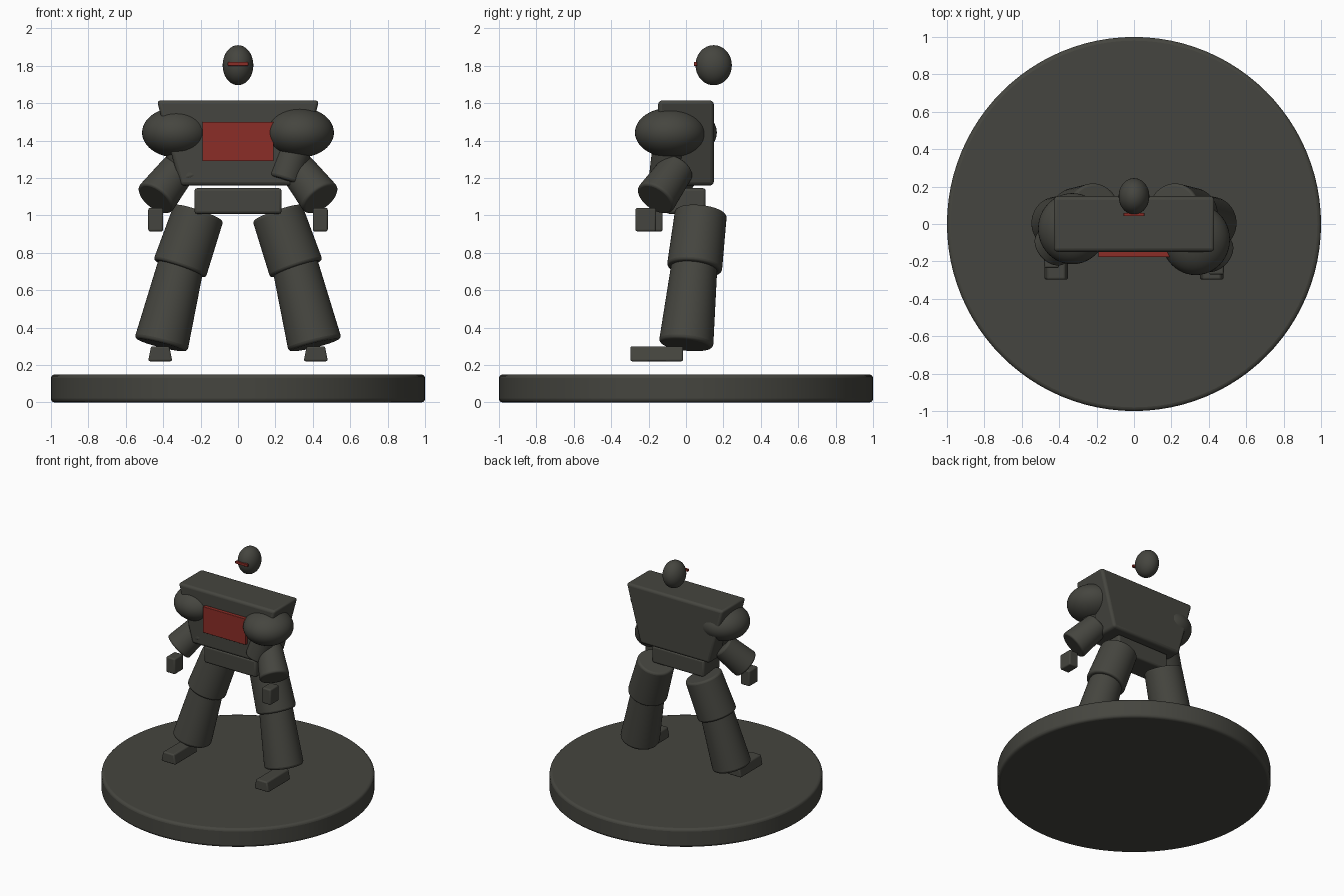
import bpy, bmesh, math
from mathutils import Vector, Matrix

if "Cube" in bpy.data.objects:
    bpy.data.objects.remove(bpy.data.objects["Cube"])


def make_material(name, color):
    m = bpy.data.materials.new(name)
    m.diffuse_color = (*color, 1.0)
    m.use_nodes = True
    m.node_tree.nodes["Principled BSDF"].inputs["Base Color"].default_value = m.diffuse_color
    return m


grey = make_material("dark olive grey", (0.06, 0.06, 0.05))
red = make_material("dark red", (0.26, 0.027, 0.02))


def finish(name, bm, mat, bevel=0.0):
    me = bpy.data.meshes.new(name)
    bm.to_mesh(me)
    bm.free()
    me.materials.append(mat)
    ob = bpy.data.objects.new(name, me)
    bpy.context.collection.objects.link(ob)
    bpy.ops.object.select_all(action='DESELECT')
    ob.select_set(True)
    bpy.context.view_layer.objects.active = ob
    bpy.ops.object.shade_smooth_by_angle(angle=math.radians(35))
    if bevel:
        b = ob.modifiers.new("bevel", 'BEVEL')
        b.width = bevel
        b.segments = 3
        b.limit_method = 'ANGLE'
        b.angle_limit = math.radians(40)
    return ob


def box(name, center, size, mat=grey, bevel=0.01, top_x=1.0):
    """Box whose top face may be scaled in x."""
    bm = bmesh.new()
    bmesh.ops.create_cube(bm, size=1.0)
    for v in bm.verts:
        k = top_x if v.co.z > 0 else 1.0
        v.co = Vector(center) + Vector((v.co.x * size[0] * k, v.co.y * size[1], v.co.z * size[2]))
    return finish(name, bm, mat, bevel)


def ball(name, center, radii):
    bm = bmesh.new()
    bmesh.ops.create_uvsphere(bm, u_segments=48, v_segments=24, radius=1.0)
    bm.transform(Matrix.Translation(center) @ Matrix.Diagonal((*radii, 1.0)))
    return finish(name, bm, grey)


def limb(name, top, bottom, r_top, r_bottom, bevel=0.015):
    """Tapered cylinder between two points."""
    a, b = Vector(top), Vector(bottom)
    d = a - b
    bm = bmesh.new()
    bmesh.ops.create_cone(bm, cap_ends=True, segments=48, radius1=r_bottom,
                          radius2=r_top, depth=d.length)
    rot = d.to_track_quat('Z', 'Y').to_matrix().to_4x4()
    bm.transform(Matrix.Translation((a + b) / 2) @ rot)
    return finish(name, bm, grey, bevel)


# Round display base
bm = bmesh.new()
bmesh.ops.create_cone(bm, cap_ends=True, segments=96, radius1=1.0, radius2=1.0, depth=0.15)
bm.transform(Matrix.Translation((0, 0, 0.075)))
finish("base", bm, grey, 0.02)

# Head and visor
ball("head", (0, 0.148, 1.803), (0.082, 0.097, 0.107))
box("visor", (0, 0.051, 1.81), (0.11, 0.018, 0.02), red, 0.002)

# Torso, chest plate and pelvis
box("torso", (0, 0, 1.387), (0.62, 0.297, 0.455), bevel=0.02, top_x=1.4)
box("chest_plate", (0, -0.162, 1.395), (0.38, 0.03, 0.21), red, 0.003)
box("pelvis", (0, 0, 1.077), (0.466, 0.21, 0.137), bevel=0.015)

for side, s in (("left", -1), ("right", 1)):
    # Arms: the left arm sits a little further back
    back = 0.0 if s > 0 else 1.0
    ball(side + "_shoulder", (s * 0.33, -0.083 + 0.058 * back, 1.443), (0.183, 0.19, 0.133))
    limb(side + "_upper_arm", (s * 0.325, -0.083 + 0.058 * back, 1.42),
         (s * 0.25, -0.11 + 0.045 * back, 1.185), 0.09, 0.09)
    limb(side + "_forearm", (s * 0.31, -0.045 + 0.035 * back, 1.257),
         (s * 0.443, -0.165 + 0.035 * back, 1.087), 0.095, 0.112)
    box(side + "_hand", (s * 0.44, -0.215 + 0.035 * back, 0.977), (0.08, 0.11, 0.125))
    # Legs
    limb(side + "_thigh", (s * 0.21, 0.08, 1.015), (s * 0.312, 0.045, 0.715), 0.139, 0.148)
    limb(side + "_shin", (s * 0.305, 0.045, 0.735), (s * 0.412, 0.0, 0.307), 0.123, 0.146, 0.02)
    box(side + "_foot", (s * 0.416, -0.156, 0.26), (0.13, 0.282, 0.08), top_x=0.75)
